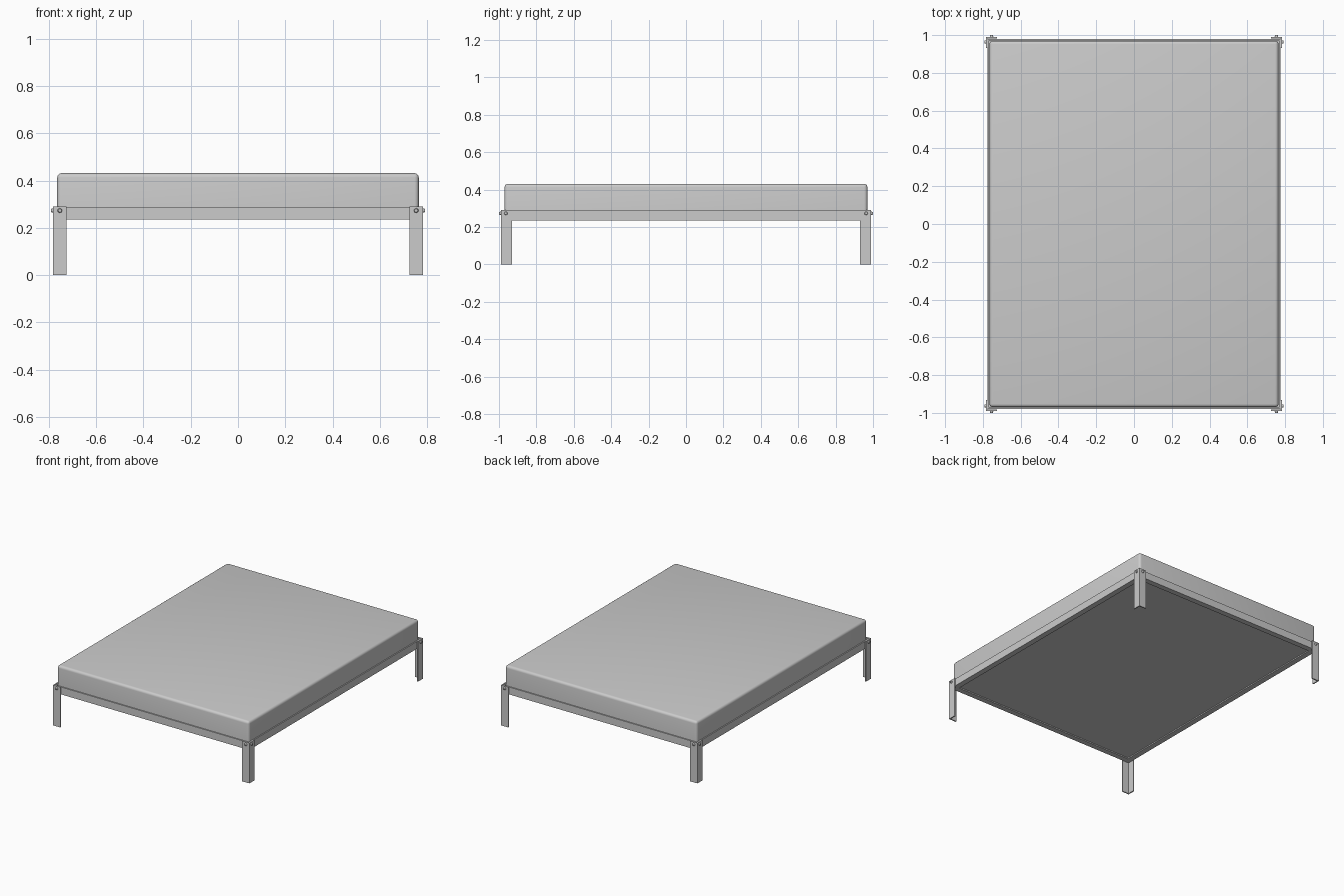
import bpy, bmesh, math
from mathutils import Vector

if "Cube" in bpy.data.objects:
    bpy.data.objects.remove(bpy.data.objects["Cube"])

grey = bpy.data.materials.new("light grey")
grey.diffuse_color = (0.6, 0.6, 0.6, 1)
grey.use_nodes = True
grey.node_tree.nodes["Principled BSDF"].inputs["Base Color"].default_value = grey.diffuse_color


def finish(name, bm):
    bmesh.ops.recalc_face_normals(bm, faces=bm.faces)
    mesh = bpy.data.meshes.new(name)
    bm.to_mesh(mesh)
    bm.free()
    ob = bpy.data.objects.new(name, mesh)
    bpy.context.collection.objects.link(ob)
    mesh.materials.append(grey)
    bpy.ops.object.select_all(action='DESELECT')
    ob.select_set(True)
    bpy.context.view_layer.objects.active = ob
    bpy.ops.object.shade_smooth_by_angle(angle=math.radians(35))
    return ob


def box(lo, hi):
    bm = bmesh.new()
    bmesh.ops.create_cube(bm, size=1)
    lo, hi = Vector(lo), Vector(hi)
    for v in bm.verts:
        v.co = Vector([(lo[i] + hi[i]) / 2 + v.co[i] * (hi[i] - lo[i]) for i in range(3)])
    return bm


def extrude_profile(name, points, to_3d, vector):
    bm = bmesh.new()
    face = bm.faces.new([bm.verts.new(to_3d(a, b)) for a, b in points])
    new = bmesh.ops.extrude_face_region(bm, geom=[face])["geom"]
    bmesh.ops.translate(bm, verts=[g for g in new if isinstance(g, bmesh.types.BMVert)], vec=vector)
    return finish(name, bm)


# mattress: block with softly rounded vertical corners and top edges
bm = box((-0.765, -0.97, 0.243), (0.765, 0.97, 0.431))
edges = [e for e in bm.edges if max(v.co.z for v in e.verts) > 0.4]
bmesh.ops.bevel(bm, geom=edges, offset=0.018, segments=4, profile=0.5, affect='EDGES')
finish("mattress", bm)


# rails: angle bars with an inward flange under the mattress
def angle(outer, s):
    t, w, z0, z1 = 0.008, 0.04, 0.235, 0.288
    return [(s * outer, z0), (s * outer, z1), (s * (outer - t), z1),
            (s * (outer - t), z0 + t), (s * (outer - w), z0 + t), (s * (outer - w), z0)]


for s, label in ((-1, "left"), (1, "right")):
    extrude_profile(label + "_rail", angle(0.775, s), lambda a, b: (a, -0.98, b), (0, 1.96, 0))
for s, label in ((-1, "front"), (1, "back")):
    extrude_profile(label + "_rail", angle(0.98, s), lambda a, b: (-0.775, a, b), (1.55, 0, 0))


# bolts: small round heads on both outer faces of each corner leg
def bolt(name, center, axis):
    bm = bmesh.new()
    bmesh.ops.create_cone(bm, cap_ends=True, segments=16, radius1=0.01, radius2=0.007, depth=0.012)
    bmesh.ops.rotate(bm, verts=bm.verts, matrix=Vector((0, 0, 1)).rotation_difference(Vector(axis)).to_matrix())
    bmesh.ops.translate(bm, verts=bm.verts, vec=center)
    finish(name, bm)


# legs: L-section corner plates wrapped around the rails
X, Y, W, T = 0.783, 0.989, 0.058, 0.008
for sx, side in ((-1, "left"), (1, "right")):
    for sy, end in ((-1, "front"), (1, "back")):
        name = end + "_" + side
        outline = [(X, Y), (X - W, Y), (X - W, Y - T), (X - T, Y - T), (X - T, Y - W), (X, Y - W)]
        extrude_profile(name + "_leg", [(a * sx, b * sy) for a, b in outline],
                        lambda a, b: (a, b, 0), (0, 0, 0.291))
        bolt(name + "_side_bolt", (sx * 0.785, sy * 0.963, 0.273), (sx, 0, 0))
        bolt(name + "_end_bolt", (sx * 0.754, sy * 0.994, 0.273), (0, sy, 0))
